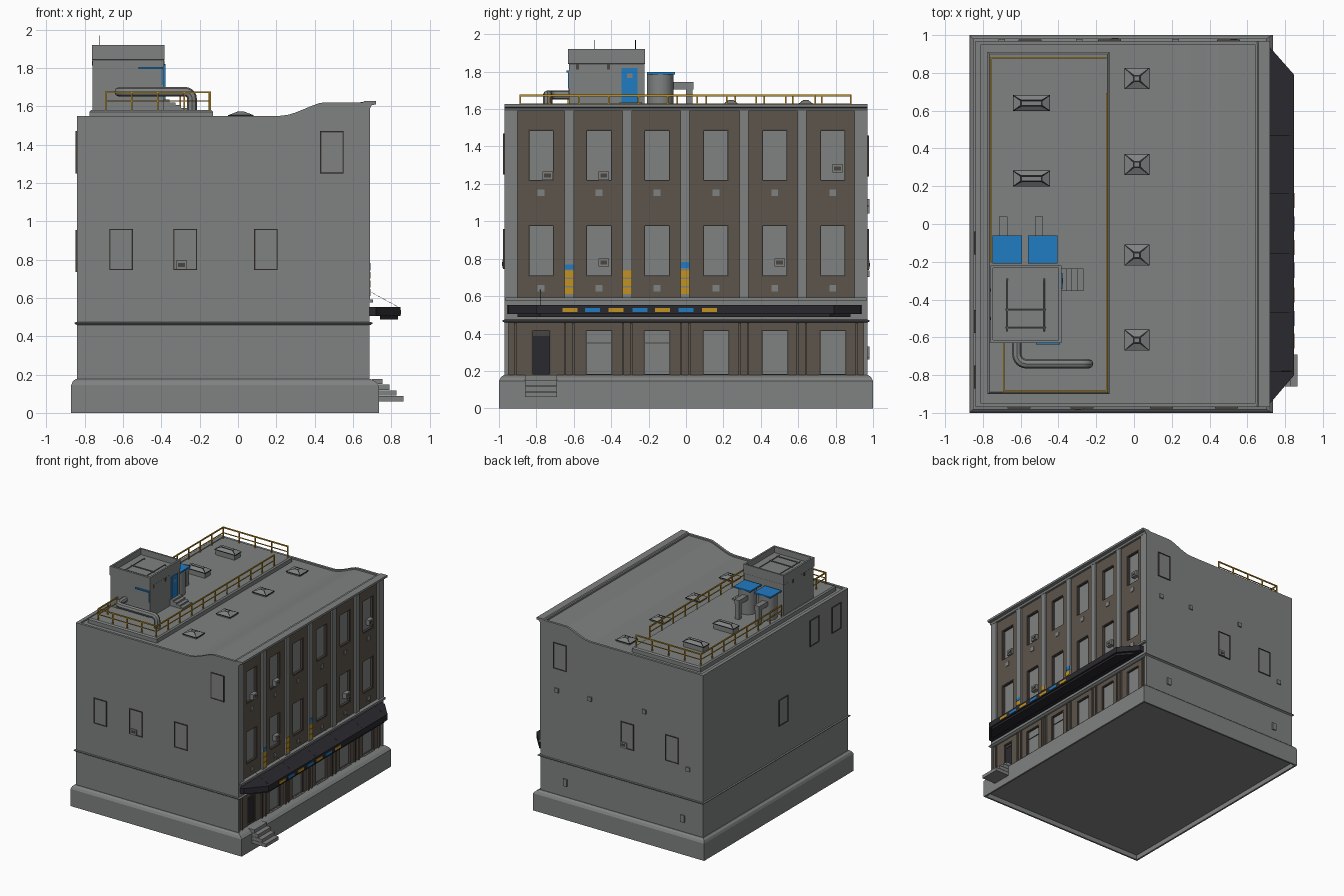
import bpy, bmesh, math
from mathutils import Vector

if "Cube" in bpy.data.objects:
    bpy.data.objects.remove(bpy.data.objects["Cube"])

def mat(name, r, g, b):
    m = bpy.data.materials.new(name)
    m.diffuse_color = (r, g, b, 1)
    m.use_nodes = True
    m.node_tree.nodes["Principled BSDF"].inputs["Base Color"].default_value = m.diffuse_color
    return m

GREY = mat("grey_render", .215, .225, .22)
BROWN = mat("brown_brick", .11, .09, .072)
DBROWN = mat("dark_brown_trim", .07, .058, .048)
DARK = mat("charcoal", .022, .022, .028)
BLUE = mat("blue_paint", .015, .2, .54)
YELLOW = mat("yellow_paint", .54, .29, .015)

def finish(name, bm, m):
    bmesh.ops.recalc_face_normals(bm, faces=bm.faces[:])
    me = bpy.data.meshes.new(name)
    bm.to_mesh(me)
    bm.free()
    me.materials.append(m)
    ob = bpy.data.objects.new(name, me)
    bpy.context.collection.objects.link(ob)
    return ob

def boxes(name, lst, m):
    """One object from boxes given as x0,x1,y0,y1,z0,z1."""
    bm = bmesh.new()
    for b in lst:
        vs = bmesh.ops.create_cube(bm, size=1)['verts']
        for v in vs:
            v.co = [(b[2*i] + b[2*i+1]) / 2 + v.co[i] * abs(b[2*i+1] - b[2*i]) for i in range(3)]
    return finish(name, bm, m)

def prism(name, pts, a, b, m, axis='y'):
    """Polygon extruded along y (pts are x,z) or z (pts are x,y)."""
    bm = bmesh.new()
    put = (lambda p, t: (p[0], t, p[1])) if axis == 'y' else (lambda p, t: (p[0], p[1], t))
    f = bm.faces.new([bm.verts.new(put(p, a)) for p in pts])
    r = bmesh.ops.extrude_face_region(bm, geom=[f])
    d = Vector(put((0, 0), b - a))
    bmesh.ops.translate(bm, vec=d, verts=[v for v in r['geom'] if isinstance(v, bmesh.types.BMVert)])
    return finish(name, bm, m)

def loft(name, rects, m):
    """Stacked rectangles x0,x1,y0,y1,z joined with capped ends."""
    bm = bmesh.new()
    rings = [[bm.verts.new(p) for p in ((a, c, z), (b, c, z), (b, d, z), (a, d, z))] for a, b, c, d, z in rects]
    for r, s in zip(rings, rings[1:]):
        for i in range(4):
            bm.faces.new((r[i], r[(i+1) % 4], s[(i+1) % 4], s[i]))
    bm.faces.new(rings[0])
    bm.faces.new(rings[-1])
    return finish(name, bm, m)

def tube(name, pts, r, m, n=12):
    """Round pipe along a path."""
    cu = bpy.data.curves.new(name, 'CURVE')
    cu.dimensions = '3D'
    cu.bevel_depth, cu.bevel_resolution, cu.use_fill_caps = r, max(0, n // 4 - 1), True
    s = cu.splines.new('POLY')
    s.points.add(len(pts) - 1)
    for p, q in zip(s.points, pts):
        p.co = (*q, 1)
    cu.materials.append(m)
    ob = bpy.data.objects.new(name, cu)
    bpy.context.collection.objects.link(ob)
    bpy.ops.object.select_all(action='DESELECT')
    ob.select_set(True)
    bpy.context.view_layer.objects.active = ob
    bpy.ops.object.convert(target='MESH')
    if n > 6:
        bpy.ops.object.shade_smooth_by_angle()

def on(face, u0, u1, d0, d1, z0, z1):
    """Box on a wall: u runs along the wall, d outward."""
    if face == 'F': return (u0, u1, -.97 - d1, -.97 - d0, z0, z1)
    if face == 'B': return (u0, u1, .97 + d0, .97 + d1, z0, z1)
    if face == 'L': return (-.84 - d1, -.84 - d0, u0, u1, z0, z1)
    return (.672 + d0, .672 + d1, u0, u1, z0, z1)

def frame(face, c, w, z0, z1, d0, d1, t=.006):
    return [on(face, c - w, c - w + t, d0, d1, z0, z1), on(face, c + w - t, c + w, d0, d1, z0, z1),
            on(face, c - w + t, c + w - t, d0, d1, z0, z0 + t), on(face, c - w + t, c + w - t, d0, d1, z1 - t, z1)]

# Plinth with recessed underside, main block
loft("plinth", [(-.855, .72, -.985, .985, .04), (-.855, .72, -.985, .985, 0), (-.87, .735, -1, 1, 0), (-.87, .735, -1, 1, .145),
                (-.862, .715, -.99, .99, .165), (-.845, .69, -.975, .975, .178), (-.8, .64, -.93, .93, .178)], GREY)
boxes("main_block", [(-.84, .64, -.97, .97, .15, 1.53), (.64, .685, -.97, -.95, .15, 1.53), (.64, .685, .95, .97, .15, 1.53)], GREY)
# Wavy end parapets and the roof that follows them just below
wave = [(.45, 1.62), (.42, 1.615), (.38, 1.6), (.34, 1.583), (.3, 1.567), (.26, 1.555), (.22, 1.55), (-.84, 1.55)]
for s, n in ((-1, "front"), (1, "back")):
    prism(n + "_parapet", [(-.84, 1.53), (.685, 1.53), (.685, 1.62)] + wave, s * .97, s * .95, GREY)
prism("roof_surface", [(-.82, 1.5), (.645, 1.5), (.645, 1.608)] + [(x, z - .012) for x, z in wave[:-1]] + [(-.82, 1.538)], -.951, .951, GREY)
boxes("side_parapets", [(-.84, -.81, -.95, .95, 1.53, 1.55), (.64, .665, -.95, .95, 1.53, 1.622)], GREY)
prism("cornice", [(.645, 1.59), (.69, 1.59), (.697, 1.605), (.72, 1.61), (.72, 1.628), (.66, 1.628), (.645, 1.615)], -.97, .97, GREY)
loft("string_course", [(-.84, .69, -.97, .97, .458), (-.852, .702, -.982, .982, .466), (-.852, .702, -.982, .982, .472), (-.84, .69, -.97, .97, .474)], GREY)
boxes("awning_ledge", [(.64, .705, -.965, .965, .575, .592), (.64, .686, -.95, .95, .474, .58)], GREY)

# Facade: bays, pilasters, windows
PIL = [-.935, -.625, -.315, -.005, .31, .62, .935]
BAYS = [-.775, -.465, -.155, .16, .475, .785]
brick, frames, panes, sills, vents = [], [], [], [], []
for i, c in enumerate(BAYS):
    a, b = PIL[i], PIL[i+1]
    w = .069
    brick += [on('R', a, c - w, -.032, 0, .58, 1.6), on('R', c + w, b, -.032, 0, .58, 1.6)]
    brick += [on('R', c - w, c + w, -.032, 0, z0, z1) for z0, z1 in ((.58, .705), (.98, 1.215), (1.49, 1.6))]
    for z0, z1 in ((.705, .98), (1.215, 1.49)):
        frames += frame('R', c, w, z0, z1, -.03, -.004)
        panes.append(on('R', c - w, c + w, -.032, -.022, z0, z1))
        vents.append(on('R', c - .018, c + .018, 0, .006, z0 - .08, z0 - .046))
    g = .05 if i == 0 else .073
    brick += [on('R', a - .02, c - g, -.032, 0, .17, .46), on('R', c + g, b + .02, -.032, 0, .17, .46),
              on('R', c - g, c + g, -.032, 0, .42, .46)]
    frames += frame('R', c, g, .178, .42, -.03, -.004)
    if i:
        panes.append(on('R', c - g, c + g, -.032, -.018, .178, .42))
        sills.append(on('R', c - g, c + g, -.004, .008, .17, .182))
    if i in (1, 2):
        frames.append(on('R', c - g, c + g, -.02, -.012, .347, .351))
boxes("brick_wall", brick, BROWN)
boxes("window_panes", panes, GREY)
boxes("window_sills", sills, GREY)
boxes("wall_vents", vents, GREY)
boxes("pilasters", [on('R', p - (.033 if abs(p) > .9 else .025), p + (.033 if abs(p) > .9 else .025), -.03, .016, .58, 1.6) for p in PIL], GREY)
boxes("ground_columns", [on('R', p - .028 + k, p - .016 + k, -.02, .012, .17, .455) for p in PIL for k in (0, .044)], BROWN)
boxes("entrance_door", [on('R', -.82, -.73, -.03, -.015, .178, .39)], DARK)
boxes("door_transom", [on('R', -.82, -.73, -.03, -.015, .395, .42)], DBROWN)
boxes("door_steps", [(.7, .755 + .0365 * i, -.86, -.69, .15 - .03 * i, .178 - .03 * i) for i in range(4)], GREY)

# Windows, vents and air conditioners on the walls
side = [('F', x, .745, .96) for x in (-.61, -.275, .145)] + [('F', .49, 1.25, 1.47), ('B', .5, 1.24, 1.46),
        ('B', -.13, .74, .96), ('B', -.55, .74, .96), ('L', -.1, .735, .955), ('L', -.515, 1.25, 1.47), ('L', -.81, 1.25, 1.47)]
for f, c, z0, z1 in side:
    frames += frame(f, c, .061, z0, z1, 0, .008, .006)
boxes("window_frames", frames, DBROWN)
boxes("side_window_panes", [on(f, c - .055, c + .055, 0, .003, z0 + .006, z1 - .006) for f, c, z0, z1 in side], GREY)
boxes("back_vents", [on('B', x - .018, x + .018, 0, .01, z - h, z + h) for x, z, h in
      ((.53, 1.06, .018), (.22, 1.07, .018), (-.29, 1.1, .018), (-.7, .72, .018), (.45, .3, .03), (-.65, .29, .03))], GREY)
ac = [('R', -.74, 1.222), ('R', -.44, 1.222), ('R', .81, 1.26), ('R', -.44, .757), ('R', .5, .757), ('F', -.295, .75), ('B', -.1, .745)]
boxes("air_conditioners", [on(f, u - .028, u + .028, -.03, .012, z, z + .045) for f, u, z in ac], GREY)
boxes("air_conditioner_grilles", [on(f, u - .018, u + .018, .012, .014, z + .012, z + .033) for f, u, z in ac], DBROWN)

# Awning with coloured plates, tie rods and painted pilaster bands
prism("awning", [(.68, -.955), (.72, -.95), (.848, -.8), (.848, .79), (.72, .935), (.68, .94)], .505, .553, DARK, 'z')
prism("awning_underside", [(.74, -.9), (.835, -.78), (.835, .77), (.74, .88)], .488, .505, DARK, 'z')
ys = [-.62, -.5, -.375, -.245, -.125, 0, .125]
for m, k, n in ((YELLOW, 0, "yellow"), (BLUE, 1, "blue")):
    boxes(n + "_awning_plates", [(.848, .851, y - .04, y + .04, .514, .536) for y in ys[k::2]], m)
for i, y in enumerate((-.78, -.47, -.155, .16, .47, .77)):
    tube("tie_rod_%d" % i, [(.685, y, .635), (.835, y, .553)], .0008, DARK, 4)
boxes("yellow_pilaster_bands", [(.68, .691, y - .024, y + .024, z, z + .036) for y in (-.625, -.315, -.005) for z in (.61, .655, .7)], YELLOW)
boxes("blue_pilaster_bands", [(.68, .691, -.648, -.602, .742, .768), (.68, .691, -.028, .018, .75, .782)], BLUE)

# Roof deck and railing
loft("roof_deck", [(-.775, -.13, -.9, .91, 1.52), (-.775, -.13, -.9, .91, 1.57), (-.765, -.14, -.89, .9, 1.58)], GREY)
rail = []
for x0, y0, x1, y1 in ((-.755, .88, -.755, -.2), (-.755, .88, -.15, .88), (-.145, .69, -.145, -.885),
                       (-.145, -.885, -.69, -.885), (-.69, -.885, -.69, -.63)):
    t = .004
    X, Y = sorted((x0, x1)), sorted((y0, y1))
    rail += [(X[0] - t, X[1] + t, Y[0] - t, Y[1] + t, z, z + h) for z, h in ((1.668, .01), (1.625, .005))]
    n = max(2, round(math.hypot(x1 - x0, y1 - y0) / .15))
    for i in range(n + 1):
        x, y = x0 + (x1 - x0) * i / n, y0 + (y1 - y0) * i / n
        rail.append((x - t, x + t, y - t, y + t, 1.575, 1.67))
boxes("roof_railing", rail, YELLOW)

# Skylights: curb, dark hipped frame, grey glass on the slopes and top
sky = [(-.543, y, .098, .042, 1.575, .045, .034) for y in (.64, .24)] + [(.015, y, .066, .056, 1.535, .012, .032) for y in (.77, .315, -.165, -.615)]
for i, (x, y, a, b, z, h, p) in enumerate(sky):
    r = .055 if a > .08 else .016
    boxes("skylight_curb_%d" % i, [(x - a*.92, x + a*.92, y - b*.9, y + b*.9, z, z + h)], GREY)
    ob = loft("skylight_%d" % i, [(x - a, x + a, y - b, y + b, z + h), (x - a, x + a, y - b, y + b, z + h + .006),
              (x - r, x + r, y - .014, y + .014, z + h + p*.8)], DARK)
    ob.data.materials.append(GREY)
    bm = bmesh.new()
    bm.from_mesh(ob.data)
    panels = [f for f in bm.faces if f.normal.z > .05]
    bmesh.ops.inset_individual(bm, faces=panels, thickness=.006)
    for f in panels:
        f.material_index = 1
    bm.to_mesh(ob.data)
    bm.free()

# Roof house with hollow parapet, door, steps and hatch
X0, X1, Y0, Y1 = -.758, -.387, -.625, -.222
loft("roof_house", [(X0, X1, Y0, Y1, 1.57), (X0, X1, Y0, Y1, 1.84), (X0 - .003, X1 + .003, Y0 - .006, Y1 + .002, 1.843),
     (X0 - .003, X1 + .003, Y0 - .006, Y1 + .002, 1.92), (X0+.012, X1-.012, Y0+.012, Y1-.012, 1.92), (X0+.012, X1-.012, Y0+.012, Y1-.012, 1.87)], GREY)
boxes("roof_house_door", [(X1, X1 + .008, -.345, -.26, 1.635, 1.82)], BLUE)
boxes("door_pane", [(X1 + .008, X1 + .01, -.315, -.285, 1.765, 1.79)], GREY)
boxes("roof_steps", [(X1, X1 + .12 - .03 * i, -.355, -.235, 1.575, 1.592 + .014 * i) for i in range(4)], GREY)
boxes("hatch_canopy", [(-.52, -.392, -.638, -.62, 1.795, 1.805), (-.398, -.392, -.63, -.62, 1.71, 1.8)], BLUE)
boxes("hatch_panel", [(-.515, -.4, -.628, -.62, 1.68, 1.79)], GREY)
boxes("house_slots", [(X1, X1 + .004, y - .008, y + .008, 1.812, 1.838) for y in (-.58, -.415)] +
      [(X0 - .004, X0, y - .008, y + .008, 1.812, 1.838) for y in (-.5, -.35)], DBROWN)
for i, x in enumerate((-.67, -.475)):
    tube("house_roof_pipe_%d" % i, [(x, -.29, 1.87), (x, -.3, 1.882), (x, -.57, 1.882)], .004, GREY, 8)
for i, y in enumerate((-.455, -.55)):
    tube("house_cross_pipe_%d" % i, [(-.68, y, 1.882), (-.465, y, 1.882)], .004, GREY, 8)
for i, y in enumerate((-.49, -.27)):
    tube("antenna_%d" % i, [(-.725, y, 1.87), (-.725, y, 1.97)], .0015, DARK, 4)

# Ventilation duct and the two blue-topped tanks with their outlets
bend = [(-.57 + .05 * math.cos(t), -.69 + .05 * math.sin(t), 1.675) for t in [math.pi * (1 + i / 12) for i in range(7)]]
drop = [(-.275 + .035 * math.sin(t), -.74, 1.64 + .035 * math.cos(t)) for t in [math.pi * i / 12 for i in range(7)]]
tube("roof_duct", [(-.62, -.61, 1.675)] + bend + drop + [(-.24, -.74, 1.575)], .025, GREY)
for i, x in enumerate((-.672, -.483)):
    tube("tank_body_%d" % i, [(x, -.137, 1.575), (x, -.137, 1.785)], .073, GREY, 24)
    boxes("tank_lid_%d" % i, [(x - .078, x + .078, -.208, -.06, 1.785, 1.797)], BLUE)
    boxes("tank_outlet_%d" % i, [(x - .042, x + .002, -.137, .04, 1.705, 1.745), (x - .038, x - .002, .0, .036, 1.575, 1.71)], GREY)
